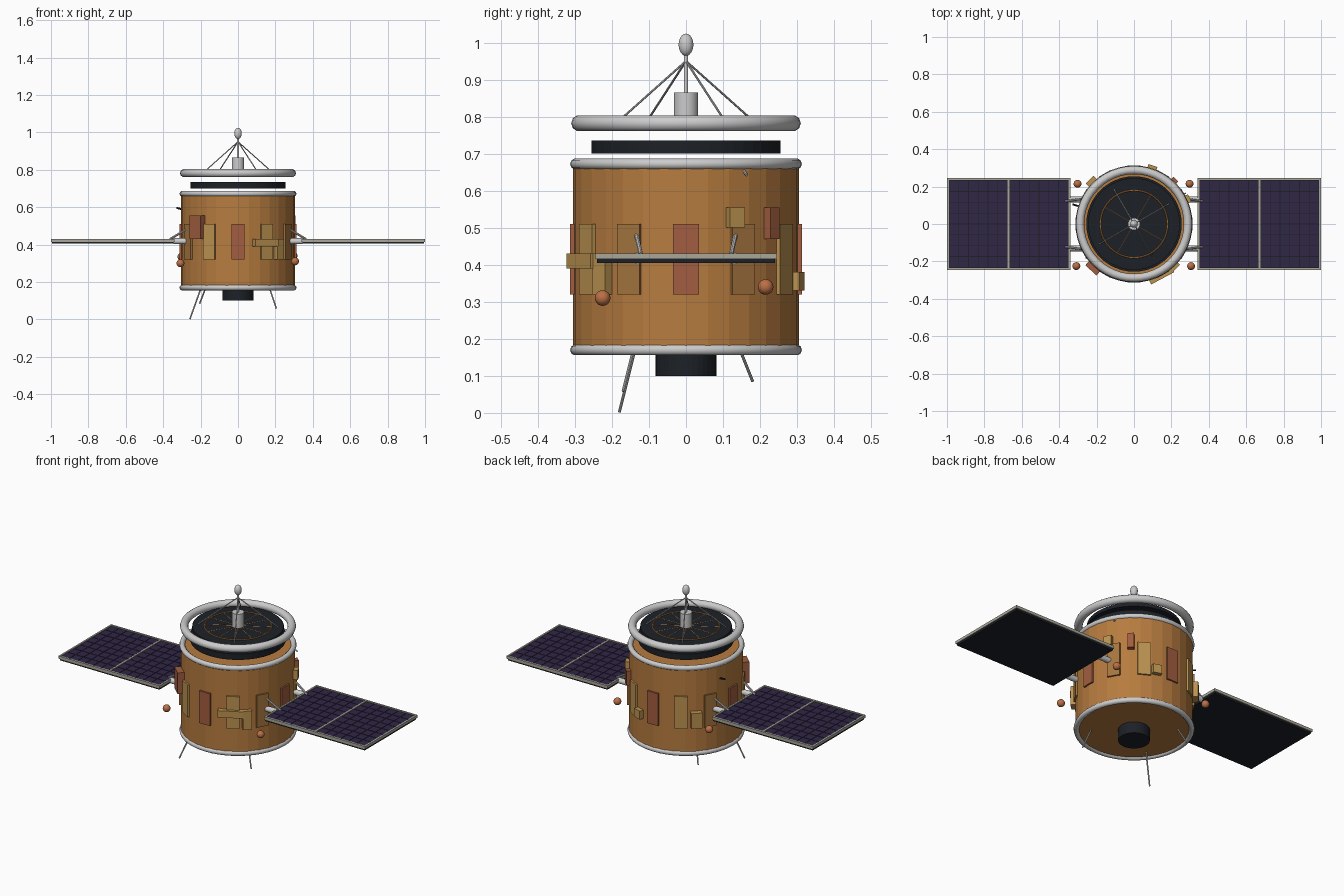
import bpy
from math import radians, cos, sin, pi
from mathutils import Vector

if "Cube" in bpy.data.objects:
    bpy.data.objects.remove(bpy.data.objects["Cube"])


def mat(name, rgb):
    m = bpy.data.materials.new(name)
    m.diffuse_color = (*rgb, 1)
    m.use_nodes = True
    m.node_tree.nodes["Principled BSDF"].inputs["Base Color"].default_value = m.diffuse_color
    return m


FOIL = mat("foil", (0.47, 0.20, 0.05))
GOLD = mat("gold", (0.50, 0.29, 0.08))
RED = mat("red", (0.36, 0.11, 0.05))
BROWN = mat("brown", (0.38, 0.18, 0.05))
BLACK = mat("black", (0.012, 0.015, 0.02))
CELL = mat("cell", (0.03, 0.02, 0.06))
FRAME = mat("frame", (0.40, 0.38, 0.32))
COPPER = mat("copper", (0.50, 0.16, 0.06))


def done(name, m=None, smooth=False):
    o = bpy.context.object
    o.name = name
    if m:
        o.data.materials.append(m)
    if smooth:
        bpy.ops.object.shade_smooth_by_angle(angle=radians(40))
    return o


def cyl(name, r, z0, z1, m=None, n=32, smooth=False):
    bpy.ops.mesh.primitive_cylinder_add(vertices=n, radius=r, depth=z1 - z0,
                                        location=(0, 0, (z0 + z1) / 2))
    return done(name, m, smooth)


def rod(name, a, b, r, m=None, n=8):
    a, b = Vector(a), Vector(b)
    d = b - a
    bpy.ops.mesh.primitive_cylinder_add(vertices=n, radius=r, depth=d.length, location=(a + b) / 2,
                                        rotation=d.to_track_quat('Z', 'Y').to_euler())
    return done(name, m, True)


def ring(name, R, r, z, m=None, seg=48, minor=10):
    bpy.ops.mesh.primitive_torus_add(major_radius=R, minor_radius=r, major_segments=seg,
                                     minor_segments=minor, location=(0, 0, z))
    return done(name, m, True)


def box(name, c, size, m=None, rz=0.0):
    bpy.ops.mesh.primitive_cube_add(size=1, location=c, rotation=(0, 0, rz))
    o = done(name, m)
    o.scale = size
    return o


def ball(name, c, r, m=None, sz=1.0):
    bpy.ops.mesh.primitive_uv_sphere_add(segments=20, ring_count=12, radius=r, location=c)
    o = done(name, m, True)
    o.scale.z = sz
    return o


def patch(name, deg, r, z0, z1, w, depth, m):
    # box lying on the hull, facing outward
    a = radians(deg)
    box(name, (r * cos(a), r * sin(a), (z0 + z1) / 2), (depth, w, z1 - z0), m, a)


# Hull with end rings and engine
cyl("hull", 0.305, 0.165, 0.67, FOIL)
ring("bottom_ring", 0.298, 0.015, 0.17)
ring("top_ring", 0.298, 0.015, 0.672)
cyl("engine", 0.082, 0.10, 0.17, BLACK)

# Antenna assembly above the hull
cyl("lower_disc", 0.255, 0.70, 0.735, BLACK, 48)
ring("antenna_rim", 0.288, 0.022, 0.782)
cyl("antenna_dish", 0.245, 0.763, 0.783, BLACK, 48)
ring("dish_ring", 0.18, 0.004, 0.784, FOIL, 48, 6)
for i in range(12):
    a = i * pi / 6
    rod("dish_spoke", (0.03 * cos(a), 0.03 * sin(a), 0.783),
        (0.18 * cos(a), 0.18 * sin(a), 0.783), 0.0015, FOIL, 6)
cyl("feed_hub", 0.033, 0.783, 0.865, None, 24, True)
cyl("feed_mast", 0.006, 0.86, 0.98, None, 12, True)
ball("feed_tip", (0, 0, 0.994), 0.02, None, 1.5)
for i in range(4):
    a = radians(30 + 90 * i)
    rod("feed_strut", (0.215 * cos(a), 0.215 * sin(a), 0.784), (0, 0, 0.95), 0.003)

# Solar wings, mirrored left and right
for s in (-1, 1):
    box("wing_back", (s * 0.67, 0, 0.4115), (0.65, 0.48, 0.013), BLACK)
    box("wing_plate", (s * 0.67, 0, 0.421), (0.65, 0.48, 0.010), BLACK)
    for y in (-0.24, 0.24):
        box("wing_side_rail", (s * 0.67, y, 0.423), (0.66, 0.01, 0.016), FRAME)
    for x in (0.345, 0.67, 0.995):
        box("wing_cross_rail", (s * x, 0, 0.423), (0.01, 0.48, 0.016), FRAME)
    for x0 in (0.352, 0.677):
        for i in range(6):
            for j in range(8):
                box("solar_cell", (s * (x0 + 0.052 * (i + 0.5)), -0.232 + 0.058 * (j + 0.5), 0.4265),
                    (0.048, 0.054, 0.003), CELL)
    # Wing mounts
    for t in (-1, 1):
        rod("wing_hinge", (s * 0.27, t * 0.13, 0.418), (s * 0.345, t * 0.13, 0.418), 0.016, None, 16)
        rod("wing_brace", (s * 0.27, t * 0.135, 0.485), (s * 0.365, t * 0.122, 0.428), 0.006)

# Twelve equipment plates around the hull
for k in range(12):
    m = RED if k % 3 == 0 else BROWN if k in (1, 5, 7, 11) else GOLD
    patch("equipment_plate", 30 * k, 0.306, 0.32, 0.51, 0.07, 0.014, m)

# Extra equipment boxes
for deg, z0, z1, w, d, m in (
        (-133, 0.43, 0.555, 0.08, 0.055, RED),
        (-62, 0.39, 0.43, 0.14, 0.035, GOLD),
        (-46, 0.32, 0.43, 0.05, 0.035, GOLD),
        (25, 0.50, 0.555, 0.045, 0.035, GOLD),
        (47, 0.47, 0.555, 0.035, 0.035, RED),
        (72, 0.33, 0.38, 0.05, 0.035, GOLD),
        (135, 0.33, 0.42, 0.06, 0.05, GOLD)):
    patch("equipment_box", deg, 0.311, z0, z1, w, d, m)

# Spherical tanks
for c in ((0.305, -0.225, 0.31), (0.297, 0.215, 0.34), (-0.308, -0.225, 0.30), (-0.302, 0.215, 0.335)):
    ball("tank", c, 0.021, COPPER)

# Whip antennas below and small sensors on the side
rod("whip_long", (-0.197, -0.138, 0.17), (-0.257, -0.18, 0.002), 0.004)
rod("whip_right", (0.168, -0.142, 0.17), (0.205, -0.17, 0.058), 0.004)
rod("whip_back", (-0.172, 0.146, 0.17), (-0.205, 0.18, 0.085), 0.004)
rod("sensor_left", (-0.285, 0.092, 0.585), (-0.328, 0.105, 0.596), 0.005, BLACK)
rod("sensor_right", (0.255, 0.155, 0.655), (0.275, 0.164, 0.642), 0.004)
